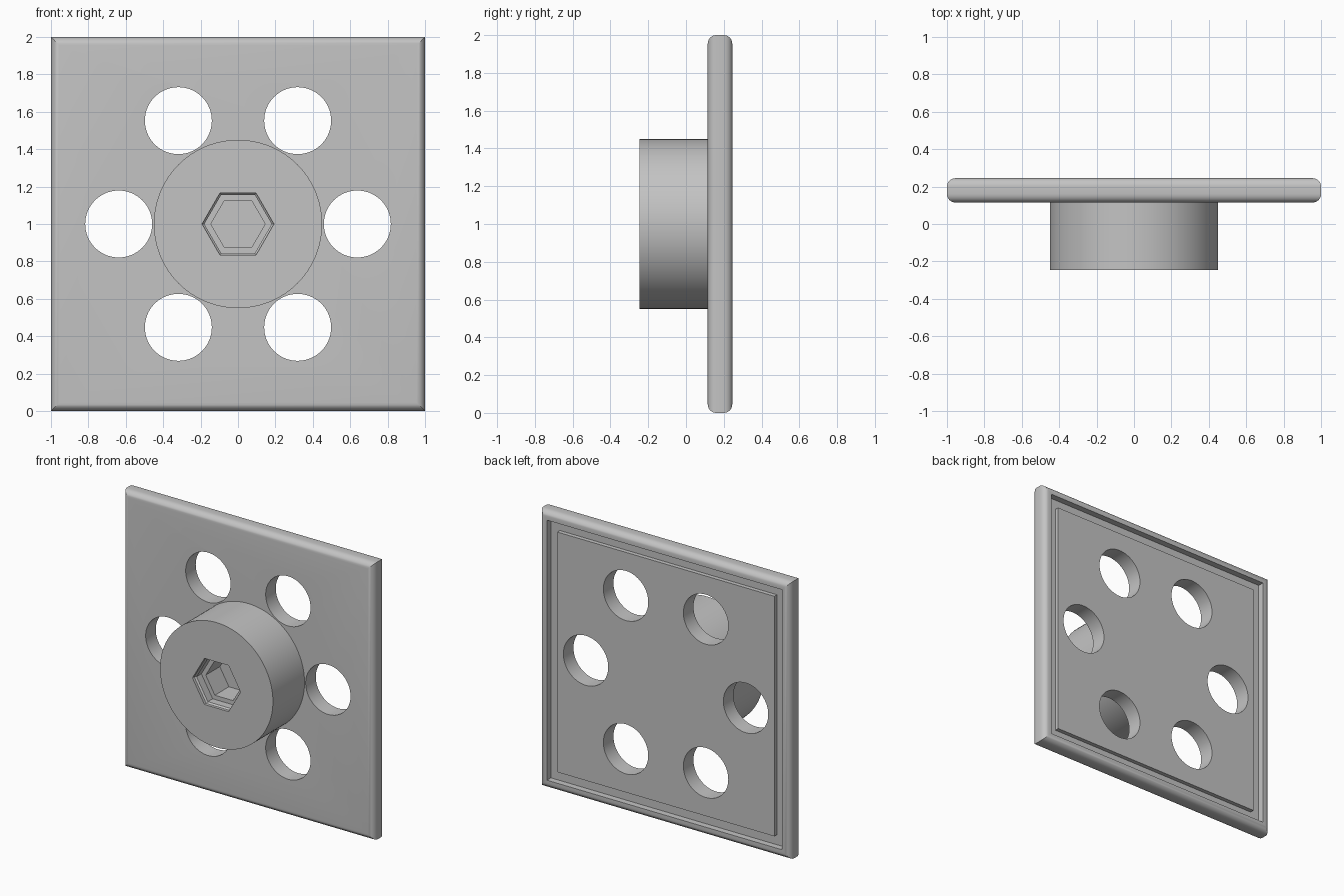
import bpy, bmesh
from math import sin, cos, pi, radians, sqrt

cube = bpy.data.objects.get("Cube")
if cube:
    bpy.data.objects.remove(cube, do_unlink=True)

grey = bpy.data.materials.new("plain grey")
grey.use_nodes = True
colour = (0.55, 0.55, 0.55, 1)
grey.diffuse_color = colour
grey.node_tree.nodes["Principled BSDF"].inputs["Base Color"].default_value = colour


def loft(name, sides, profile, phase=0.0, x=0.0, z=1.0):
    """Closed solid along y: regular rings of (radius, y), capped at both ends."""
    bm = bmesh.new()
    rings = []
    for r, y in profile:
        angles = [phase + 2 * pi * i / sides for i in range(sides)]
        rings.append([bm.verts.new((x + r * cos(a), y, z + r * sin(a))) for a in angles])
    for a, b in zip(rings, rings[1:]):
        for i in range(sides):
            j = (i + 1) % sides
            bm.faces.new((a[i], a[j], b[j], b[i]))
    bm.faces.new(rings[0])
    bm.faces.new(rings[-1])
    bmesh.ops.recalc_face_normals(bm, faces=bm.faces)
    mesh = bpy.data.meshes.new(name)
    bm.to_mesh(mesh)
    bm.free()
    mesh.materials.append(grey)
    obj = bpy.data.objects.new(name, mesh)
    bpy.context.collection.objects.link(obj)
    return obj


def select(obj):
    bpy.ops.object.select_all(action="DESELECT")
    obj.select_set(True)
    bpy.context.view_layer.objects.active = obj


def carve(obj, cutters):
    """Cut the helpers out of obj, remove them and smooth the curved faces."""
    select(obj)
    for cutter in cutters:
        mod = obj.modifiers.new("cut", "BOOLEAN")
        mod.operation = "DIFFERENCE"
        mod.solver = "EXACT"
        mod.object = cutter
        bpy.ops.object.modifier_apply(modifier=mod.name)
        bpy.data.objects.remove(cutter, do_unlink=True)
    bpy.ops.object.shade_smooth_by_angle(angle=radians(30))


# Square plate: rounded rim, groove around a slightly sunken back panel
FRONT, BACK, ROUND = 0.115, 0.245, 0.045
steps = [pi / 2 * i / 6 for i in range(7)]
outline = [(1 - ROUND + ROUND * sin(t), FRONT + ROUND - ROUND * cos(t)) for t in steps]
outline += [(1 - ROUND + ROUND * cos(t), BACK - ROUND + ROUND * sin(t)) for t in steps]
outline += [(0.937, BACK), (0.937, 0.2), (0.865, 0.2), (0.865, 0.23)]
plate = loft("square_plate", 4, [(r * sqrt(2), y) for r, y in outline], pi / 4)

# Ring of six round through holes
holes = []
for k in range(6):
    a = k * pi / 3
    holes.append(loft("hole_cutter", 64, [(0.179, 0), (0.179, 0.4)],
                      x=0.638 * cos(a), z=1 + 0.638 * sin(a)))
carve(plate, holes)

# Round boss with a stepped hexagonal socket
boss = loft("round_boss", 96, [(0.45, -BACK), (0.45, 0.118)])
socket = loft("socket_cutter", 6, [(0.192, -0.3), (0.192, -0.225), (0.18, -0.215),
                                   (0.18, -0.16), (0.145, -0.16), (0.145, 0.0)])
carve(boss, [socket])
